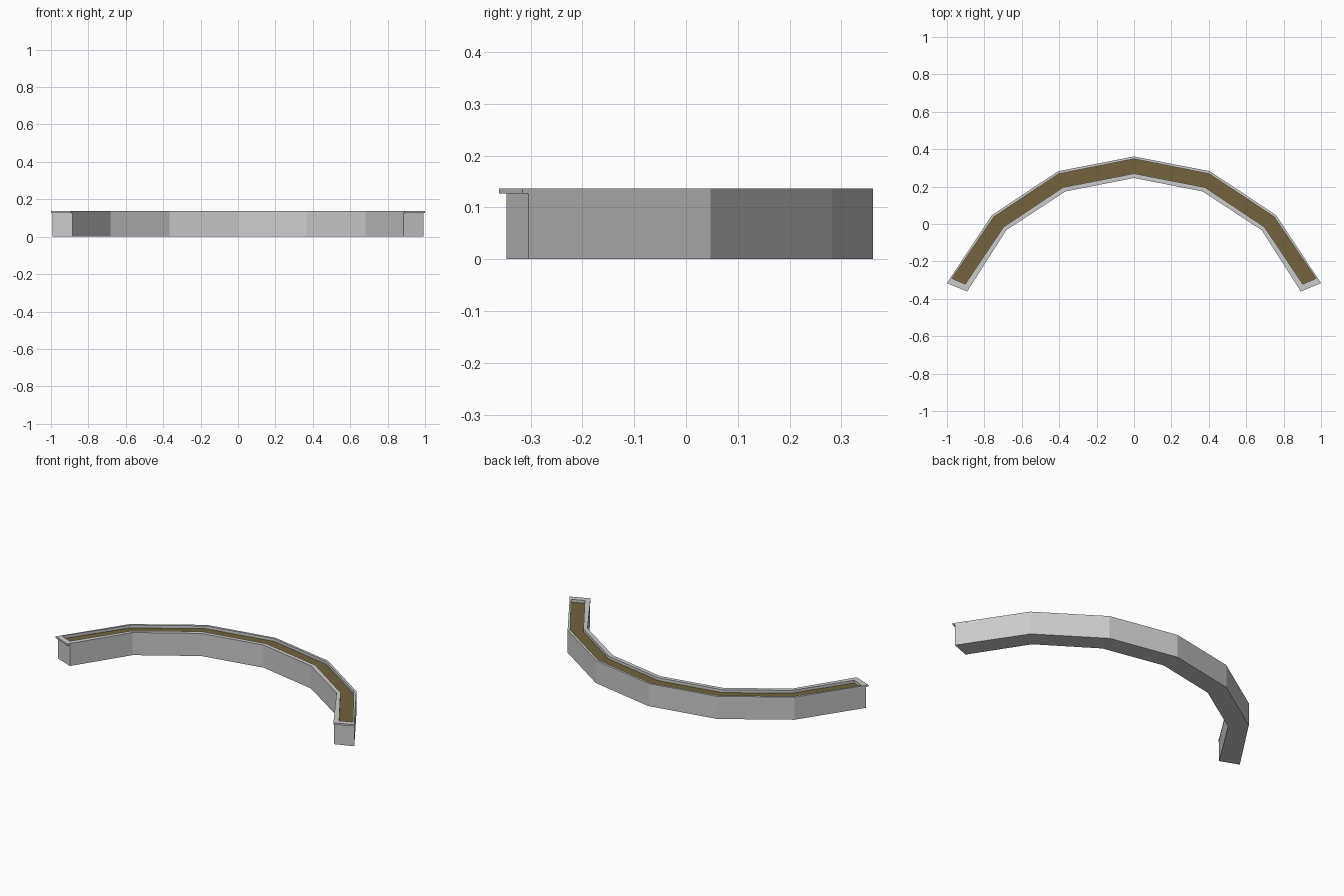
import bpy, bmesh

cube = bpy.data.objects.get("Cube")
if cube:
    bpy.data.objects.remove(cube)


def material(name, colour):
    m = bpy.data.materials.new(name)
    m.use_nodes = True
    m.diffuse_color = (*colour, 1)
    m.node_tree.nodes["Principled BSDF"].inputs["Base Color"].default_value = (*colour, 1)
    return m


stone = material("pale grey stone", (0.60, 0.60, 0.60))
earth = material("brown soil", (0.17, 0.125, 0.045))


def arc(half):
    """Mirror a half arc, listed from its right end to the middle, across x."""
    return half + [(-x, y) for x, y in reversed(half[:-1])]


# Plan of the curved planter: outer and inner arcs of the walls and soil bed
outer = [(0.76, 0.047), (0.406, 0.282), (0, 0.361)]
inner = [(0.683, -0.033), (0.367, 0.174), (0, 0.246)]
body_plan = arc([(0.992, -0.304)] + outer), arc([(0.884, -0.346)] + inner)
rim_plan = arc([(1.0, -0.316)] + outer), arc([(0.892, -0.361)] + inner)
bed_plan = (arc([(0.973, -0.291), (0.749, 0.038), (0.403, 0.268), (0, 0.348)]),
            arc([(0.902, -0.321), (0.698, -0.016), (0.38, 0.196), (0, 0.27)]))


def loop(bm, plan, z):
    """Vertices around a plan, outer arc there and inner arc back."""
    return [bm.verts.new((x, y, z)) for x, y in plan[0] + plan[1][::-1]]


def bridge(bm, a, b):
    n = len(a)
    for i in range(n):
        j = (i + 1) % n
        bm.faces.new((a[i], a[j], b[j], b[i]))


def fill(bm, verts):
    """Cover a plan with one quad per segment."""
    n = len(verts)
    for i in range(n // 2 - 1):
        bm.faces.new((verts[i], verts[i + 1], verts[n - 2 - i], verts[n - 1 - i]))


def finish(bm, name, mat, closed=True):
    if closed:
        bmesh.ops.recalc_face_normals(bm, faces=bm.faces)
    else:
        for f in bm.faces:
            f.normal_update()
            if f.normal.z < 0:
                f.normal_flip()
    mesh = bpy.data.meshes.new(name)
    bm.to_mesh(mesh)
    bm.free()
    mesh.materials.append(mat)
    bpy.context.collection.objects.link(bpy.data.objects.new(name, mesh))


RIM_LOW, RIM_TOP, SOIL, FLOOR = 0.127, 0.137, 0.12, 0.1

# Trough: solid base with a shallow bed
bm = bmesh.new()
loops = [loop(bm, body_plan, 0), loop(bm, body_plan, RIM_LOW),
         loop(bm, bed_plan, RIM_LOW), loop(bm, bed_plan, FLOOR)]
for a, b in zip(loops, loops[1:]):
    bridge(bm, a, b)
fill(bm, loops[0])
fill(bm, loops[-1])
finish(bm, "planter_body", stone)

# Rim: thin frame overhanging both ends
bm = bmesh.new()
loops = [loop(bm, rim_plan, RIM_LOW), loop(bm, rim_plan, RIM_TOP),
         loop(bm, bed_plan, RIM_TOP), loop(bm, bed_plan, RIM_LOW)]
for a, b in zip(loops, loops[1:] + loops[:1]):
    bridge(bm, a, b)
finish(bm, "planter_rim", stone)

# Soil surface inside the bed
bm = bmesh.new()
fill(bm, loop(bm, bed_plan, SOIL))
finish(bm, "soil", earth, closed=False)
